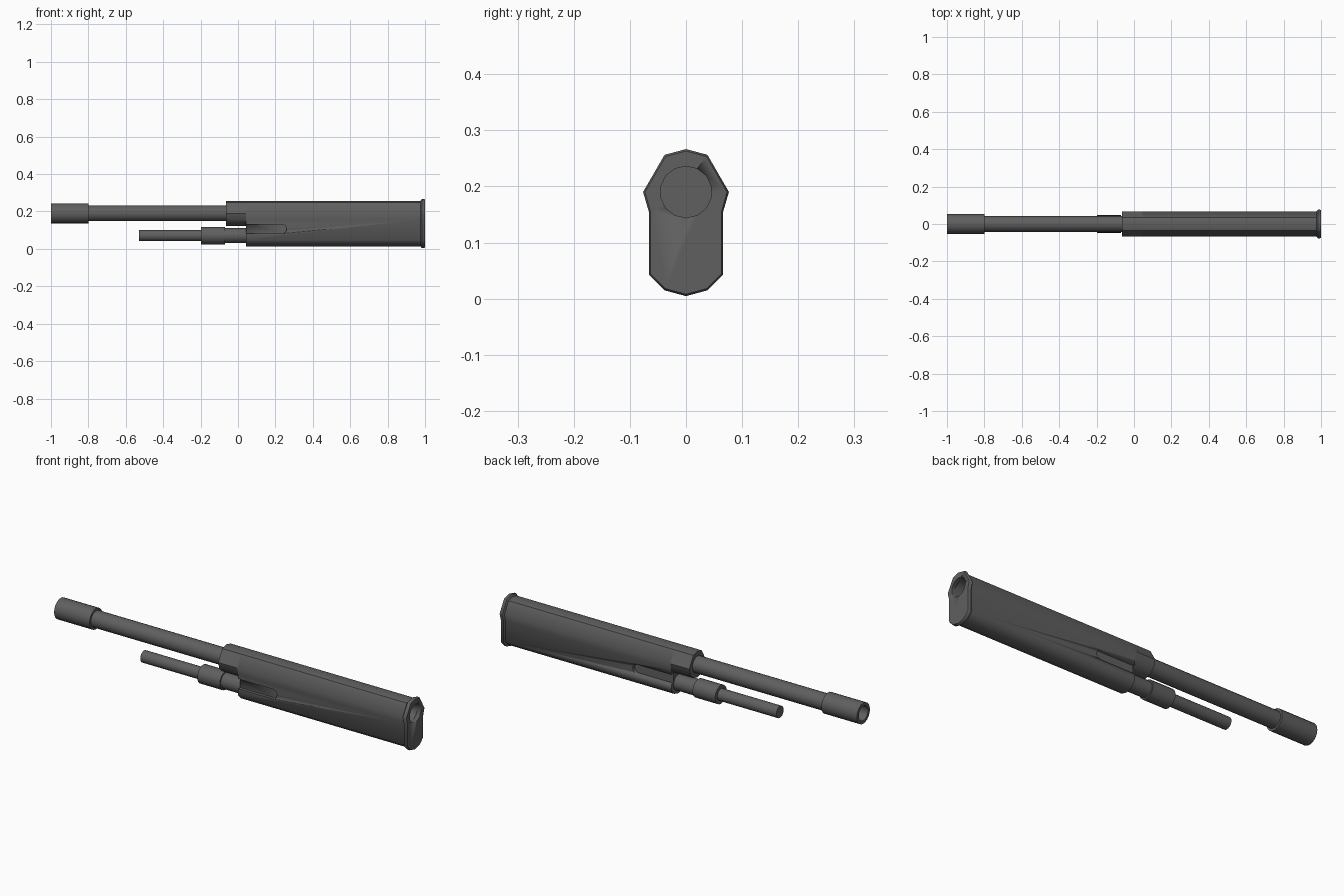
import bpy, bmesh, math

if "Cube" in bpy.data.objects:
    bpy.data.objects.remove(bpy.data.objects["Cube"], do_unlink=True)

steel = bpy.data.materials.new("dark_grey_steel")
steel.use_nodes = True
grey = (0.115, 0.115, 0.115, 1)
steel.diffuse_color = grey
steel.node_tree.nodes["Principled BSDF"].inputs["Base Color"].default_value = grey

BORE_Z, ROD_Z = 0.19, 0.071


def finish(name, bm, angle=40):
    bmesh.ops.recalc_face_normals(bm, faces=bm.faces)
    mesh = bpy.data.meshes.new(name)
    bm.to_mesh(mesh)
    bm.free()
    obj = bpy.data.objects.new(name, mesh)
    bpy.context.collection.objects.link(obj)
    mesh.materials.append(steel)
    bpy.ops.object.select_all(action="DESELECT")
    obj.select_set(True)
    bpy.context.view_layer.objects.active = obj
    bpy.ops.object.shade_smooth_by_angle(angle=math.radians(angle))
    return obj


def lathe(name, profile, z, sides=20):
    """Revolve (x, radius) points about a line along x at height z."""
    bm = bmesh.new()
    rings = []
    for x, r in profile:
        rings.append([bm.verts.new((x, r * math.sin(math.tau * i / sides),
                                    z + r * math.cos(math.tau * i / sides)))
                      for i in range(sides)])
    for a, b in zip(rings, rings[1:]):
        for i in range(sides):
            j = (i + 1) % sides
            bm.faces.new((a[i], a[j], b[j], b[i]))
    bm.faces.new(rings[0])
    bm.faces.new(rings[-1])
    return finish(name, bm)


def loft(name, sections):
    """Bridge mirrored half outlines given as (x, [(y, z), ...])."""
    bm = bmesh.new()
    rings = []
    for x, half in sections:
        outline = half + [(-y, z) for y, z in reversed(half) if y > 0]
        rings.append([bm.verts.new((x, y, z)) for y, z in outline])
    n = len(rings[0])
    for a, b in zip(rings, rings[1:]):
        for i in range(n):
            j = (i + 1) % n
            bm.faces.new((a[i], a[j], b[j], b[i]))
    bm.faces.new(rings[0])
    bm.faces.new(rings[-1])
    return finish(name, bm, 45)


def arc(radius, z, degrees):
    pts = []
    for d in degrees:
        y = radius * math.sin(math.radians(d))
        pts.append((max(0, round(y, 5)), z + radius * math.cos(math.radians(d))))
    return pts


def outline(grow=0.0):
    """Housing outline: faceted upper tube merged with a flat-sided lower half."""
    low = arc(0.067 + grow, 0.081, (120, 150, 180))
    return arc(0.067 + grow, BORE_Z, (0, 30, 90)) + [(low[0][0], 0.155)] + low


def cut(target, cutter):
    cutter.hide_render = True
    cutter.hide_set(True)
    mod = target.modifiers.new("cut", "BOOLEAN")
    mod.operation = "DIFFERENCE"
    mod.solver = "EXACT"
    mod.object = cutter


# Housing: front tube, main body and rear flange
loft("housing_nose", [(x, arc(0.067, BORE_Z, (0, 30, 90, 120, 150, 180)))
                      for x in (-0.065, 0.042)])
body = loft("housing_body", [(0.042, outline()), (0.98, outline())])
flange = loft("rear_flange", [(0.977, outline(0.002)), (0.983, outline(0.0095)),
                              (0.995, outline(0.0095)), (1.0, outline(0.006))])

# Round opening in the rear end
rear_cutter = lathe("rear_hole_cutter", [(0.7, 0.046), (1.1, 0.046)], BORE_Z, 14)
cut(body, rear_cutter)
cut(flange, rear_cutter)

# Round-ended slot on each side
for side, label in ((1, "left"), (-1, "right")):
    bm = bmesh.new()
    r, cx, cz = 0.025, 0.235, 0.106
    pts = [(0.0, cz - r)]
    pts += [(cx + r * math.cos(a), cz + r * math.sin(a))
            for a in (math.pi * (i / 8 - 0.5) for i in range(9))]
    pts.append((0.0, cz + r))
    face = bm.faces.new([bm.verts.new((x, side * 0.042, z)) for x, z in pts])
    out = bmesh.ops.extrude_face_region(bm, geom=[face])["geom"]
    bmesh.ops.translate(bm, vec=(0, side * 0.06, 0),
                        verts=[v for v in out if isinstance(v, bmesh.types.BMVert)])
    cut(body, finish(label + "_slot_cutter", bm))

# Barrel with hollow muzzle sleeve
lathe("barrel", [(-0.85, 0.042), (0.0, 0.042)], BORE_Z)
lathe("muzzle_sleeve", [(-0.8, 0.03), (-0.8, 0.053), (-1.0, 0.053),
                        (-1.0, 0.037), (-0.86, 0.037)], BORE_Z)

# Lower rod with stepped collar
lathe("lower_rod", [(-0.53, 0.03), (-0.197, 0.03), (-0.197, 0.047), (-0.07, 0.047),
                    (-0.07, 0.04), (0.06, 0.04)], ROD_Z)
